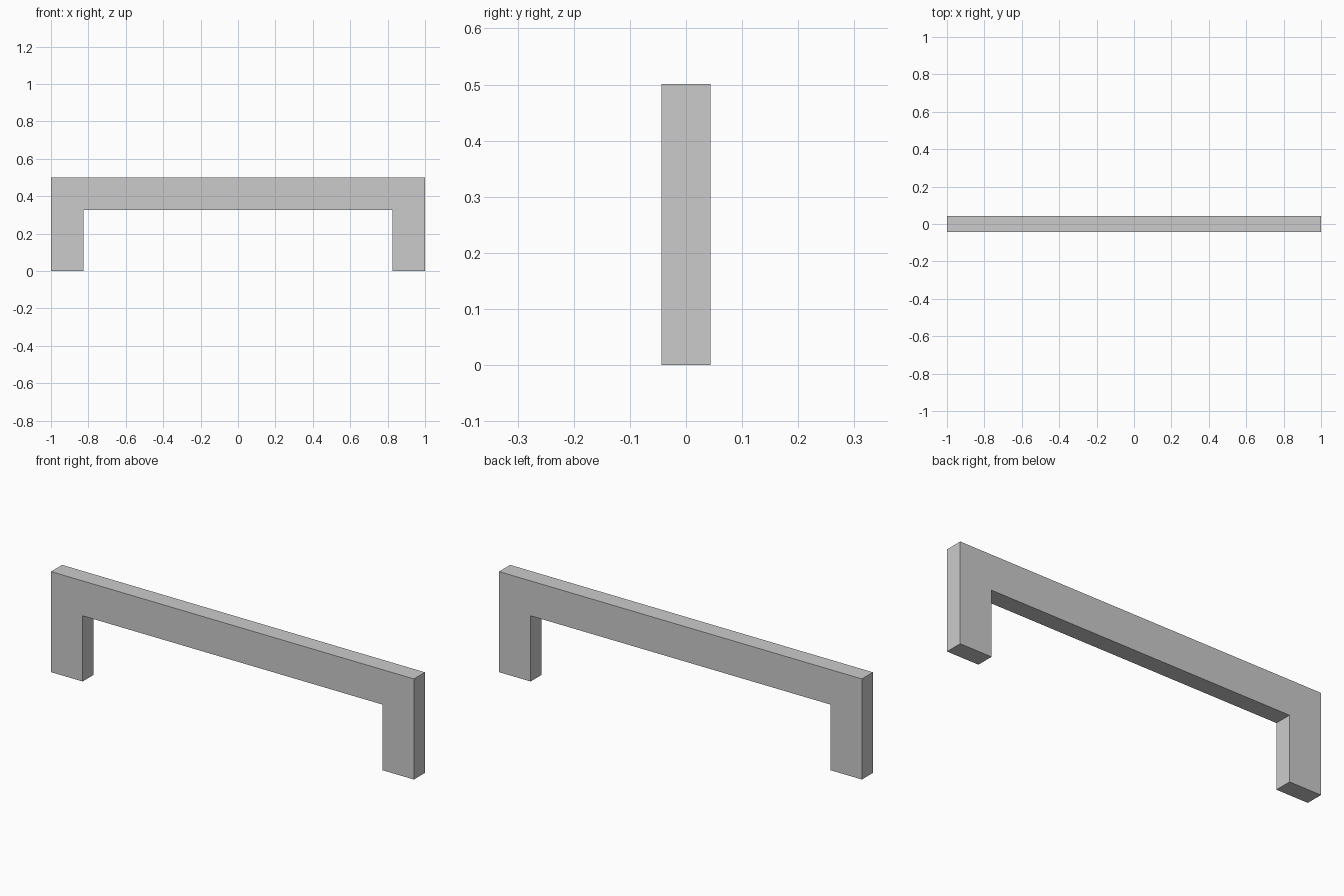
import bpy
import bmesh

if "Cube" in bpy.data.objects:
    bpy.data.objects.remove(bpy.data.objects["Cube"])

HALF, HEIGHT, WIDTH, DEPTH = 1.0, 0.501, 0.174, 0.087
inner, under = HALF - WIDTH, HEIGHT - WIDTH

# Bracket-shaped front profile, extruded through the depth
right = [(inner, under), (inner, 0), (HALF, 0), (HALF, HEIGHT)]
profile = right + [(-x, z) for x, z in reversed(right)]

bm = bmesh.new()
face = bm.faces.new([bm.verts.new((x, -DEPTH / 2, z)) for x, z in profile])
ext = bmesh.ops.extrude_face_region(bm, geom=[face])
verts = [g for g in ext["geom"] if isinstance(g, bmesh.types.BMVert)]
bmesh.ops.translate(bm, verts=verts, vec=(0, DEPTH, 0))
bmesh.ops.recalc_face_normals(bm, faces=bm.faces)

mesh = bpy.data.meshes.new("pull_handle")
bm.to_mesh(mesh)
bm.free()
bpy.context.collection.objects.link(bpy.data.objects.new("pull_handle", mesh))
